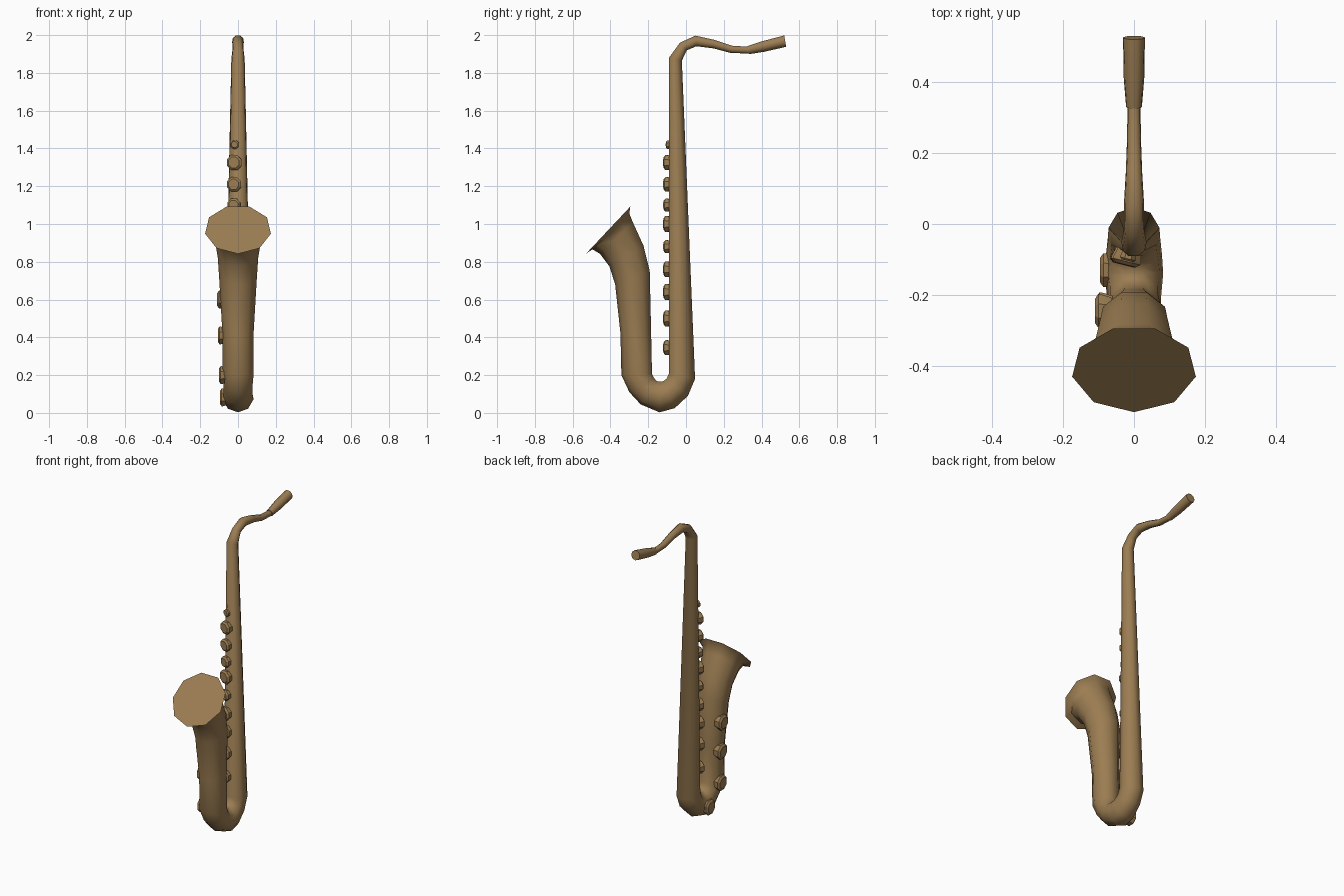
import bpy, bmesh, math
from mathutils import Vector

if "Cube" in bpy.data.objects:
    bpy.data.objects.remove(bpy.data.objects["Cube"])

brass = bpy.data.materials.new("brass")
brass.diffuse_color = (0.33, 0.205, 0.085, 1)
brass.use_nodes = True
brass.node_tree.nodes["Principled BSDF"].inputs["Base Color"].default_value = brass.diffuse_color


def finish(name, bm, angle):
    bmesh.ops.recalc_face_normals(bm, faces=bm.faces)
    me = bpy.data.meshes.new(name)
    bm.to_mesh(me)
    bm.free()
    me.materials.append(brass)
    me.shade_smooth()
    me.set_sharp_from_angle(angle=math.radians(angle))
    ob = bpy.data.objects.new(name, me)
    bpy.context.collection.objects.link(ob)
    return ob


def loft(bm, rings):
    loops = [[bm.verts.new(p) for p in ring] for ring in rings]
    n = len(loops[0])
    for a, b in zip(loops, loops[1:]):
        for i in range(n):
            j = (i + 1) % n
            bm.faces.new((a[i], a[j], b[j], b[i]))
    bm.faces.new(loops[0])
    bm.faces.new(loops[-1])


def tube(name, sections, sides=9):
    """Each section: (y, z) of the outer edge, then (y, z) of the inner edge."""
    rings = []
    for oy, oz, iy, iz in sections:
        o, i = Vector((0, oy, oz)), Vector((0, iy, iz))
        r = (o - i).length / (1 + math.cos(math.pi / sides))
        u = (o - i).normalized()
        c = o - u * r
        rings.append([c + u * r * math.cos(t) + Vector((r * math.sin(t), 0, 0))
                      for t in (2 * math.pi * k / sides for k in range(sides))])
    bm = bmesh.new()
    loft(bm, rings)
    return finish(name, bm, 50)


def key(name, base, normal, radius, depth):
    """Octagonal key cup with a chamfered front."""
    rot = Vector(normal).to_track_quat('Z', 'Y')
    rings = []
    for h, s in ((-0.02, 0.8), (depth * 0.4, 1.0), (depth * 0.65, 1.0), (depth, 0.72)):
        rings.append([Vector(base) + rot @ Vector((radius * s * math.cos(t), radius * s * math.sin(t), h))
                      for t in (math.pi / 4 * (k + 0.5) for k in range(8))])
    bm = bmesh.new()
    loft(bm, rings)
    return finish(name, bm, 25)


# bell, bow, main tube and neck in one sweep
tube("body_tube", [
    (-0.53, 0.842, -0.295, 1.092),
    (-0.495, 0.866, -0.30, 1.055),
    (-0.455, 0.842, -0.282, 1.01),
    (-0.405, 0.775, -0.225, 0.885),
    (-0.375, 0.68, -0.192, 0.75),
    (-0.347, 0.42, -0.185, 0.44),
    (-0.342, 0.20, -0.18, 0.205),
    (-0.30, 0.11, -0.166, 0.18),
    (-0.24, 0.045, -0.153, 0.168),
    (-0.14, 0.003, -0.137, 0.165),
    (-0.06, 0.025, -0.12, 0.168),
    (0.01, 0.09, -0.102, 0.182),
    (0.048, 0.18, -0.09, 0.21),
    (-0.022, 1.865, -0.09, 1.88),
    (0.005, 1.92, -0.032, 1.96),
    (0.055, 1.941, 0.05, 1.997),
    (0.145, 1.93, 0.15, 1.975),
    (0.235, 1.906, 0.242, 1.944),
    (0.335, 1.902, 0.335, 1.938),
])

# mouthpiece
tube("mouthpiece", [
    (0.333, 1.899, 0.325, 1.942),
    (0.415, 1.912, 0.405, 1.968),
    (0.53, 1.938, 0.52, 1.998),
])

# keys down the front of the main tube
stack = ((1.42, 0.024), (1.325, 0.043), (1.21, 0.041), (1.10, 0.037), (1.0, 0.046),
         (0.88, 0.037), (0.76, 0.045), (0.64, 0.046), (0.50, 0.046), (0.345, 0.043))
for n, (z, r) in enumerate(stack):
    key(f"front_key_{n + 1}", (-0.015 - 0.001 * n, -0.088, z), (-0.25, -1, 0), r,
        0.016 if r < 0.03 else 0.028)

# keys on the side of the bell and bow
for n, (x, y, z) in enumerate(((-0.083, -0.245, 0.60), (-0.08, -0.24, 0.41),
                               (-0.074, -0.245, 0.20), (-0.069, -0.13, 0.082))):
    key(f"side_key_{n + 1}", (x, y, z), (-1, 0, 0), 0.051, 0.027)
